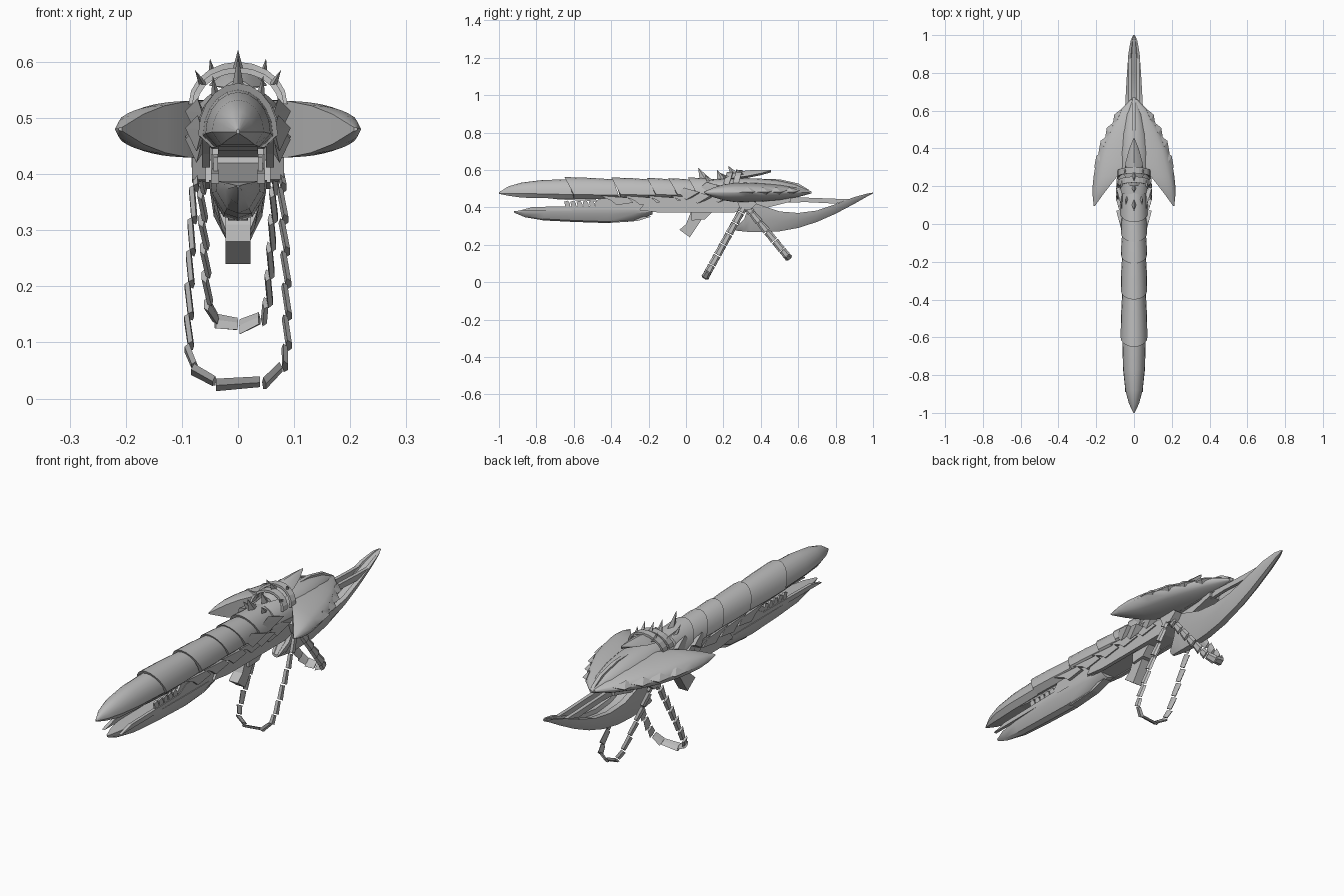
import bpy, bmesh, math
from mathutils import Vector

grey = bpy.data.materials.new("steel_grey")
grey.diffuse_color = (0.5, 0.5, 0.5, 1)


def make(name, verts, faces, smooth=None):
    me = bpy.data.meshes.new(name)
    bm = bmesh.new()
    vs = [bm.verts.new(v) for v in verts]
    for f in faces:
        bm.faces.new([vs[i] for i in f])
    bmesh.ops.recalc_face_normals(bm, faces=bm.faces)
    bm.to_mesh(me)
    bm.free()
    me.materials.append(grey)
    ob = bpy.data.objects.new(name, me)
    bpy.context.collection.objects.link(ob)
    if smooth:
        bpy.ops.object.select_all(action='DESELECT')
        ob.select_set(True)
        bpy.context.view_layer.objects.active = ob
        bpy.ops.object.shade_smooth_by_angle(angle=math.radians(smooth))
    return ob


def loft(name, rings, smooth=None):
    """Skin equal-sized closed rings and cap both ends."""
    n = len(rings[0])
    faces = [(k * n + i, k * n + (i + 1) % n, (k + 1) * n + (i + 1) % n, (k + 1) * n + i)
             for k in range(len(rings) - 1) for i in range(n)]
    faces += [tuple(range(n)), tuple(range((len(rings) - 1) * n, len(rings) * n))]
    return make(name, [p for r in rings for p in r], faces, smooth)


def slab(name, profile, x0, x1):
    """Extrude a (y, z) profile between two x positions."""
    return loft(name, [[(x, y, z) for y, z in profile] for x in (x0, x1)])


def spike(name, base, tip, r, width):
    """Four-sided thorn, long in y and narrow in x."""
    x, y, z = base
    v = [(x - width, y, z), (x, y - r, z), (x + width, y, z), (x, y + r, z), tip]
    return make(name, v, [(0, 1, 2, 3), (0, 1, 4), (1, 2, 4), (2, 3, 4), (3, 0, 4)])


def dome(y, w, zt, zs, zb, sweep=0.0, n=10):
    """Arched ring: crown zt, shoulder zs, floor zb, crown swept forward."""
    ring = []
    for i in range(n + 1):
        a = math.pi * i / n
        ring.append((w * math.cos(a), y - sweep * math.sin(a), zs + (zt - zs) * math.sin(a)))
    return ring + [(-w * 0.65, y, zb), (w * 0.65, y, zb)]


# upper barrel: pointed nose, then overlapping armour sleeves
loft("barrel_nose", [dome(y, w, t, s, b, v) for y, w, t, s, b, v in (
    (-1.0, .003, .48, .475, .472, 0), (-.95, .027, .512, .475, .462, 0),
    (-.88, .046, .532, .475, .452, 0), (-.77, .058, .546, .472, .449, 0),
    (-.58, .063, .551, .468, .447, .02))], 35)
for i, (y0, y1, w, zt) in enumerate(((-.60, -.36, .071, .562), (-.35, -.15, .070, .560),
                                     (-.16, -.03, .069, .558), (-.045, .09, .070, .556),
                                     (.06, .22, .074, .560))):
    loft(f"barrel_sleeve_{i}", [
        dome(y0, w, zt, .47, .447, .05), dome((y0 + y1) / 2, w * .97, zt - .004, .467, .445, .04),
        dome(y1, w * .88, zt - .012, .465, .445, .03)], 35)

# core between barrel and lower jaw
slab("core_block", [(-.49, .42), (-.45, .46), (.36, .47), (.36, .40), (.25, .375), (-.47, .38)], -.045, .045)
slab("muzzle_block", [(-.84, .462), (-.50, .462), (-.47, .43), (-.55, .436), (-.68, .442)], -.036, .036)

# lower jaw: rails, keel and teeth
loft("lower_jaw", [[(w, y, t), (-w, y, t), (-w * .95, y, (t * 2 + b) / 3),
                    (-w * .5, y, b + .008), (0, y, b), (w * .5, y, b + .008),
                    (w * .95, y, (t * 2 + b) / 3)] for y, w, t, b in (
    (-.92, .004, .38, .372), (-.86, .024, .385, .347), (-.76, .040, .388, .330),
    (-.6, .049, .389, .322), (-.42, .052, .389, .316), (-.28, .050, .388, .325),
    (-.18, .038, .385, .362))], 30)
slab("jaw_keel", [(-.46, .33), (-.40, .317), (-.26, .327), (-.18, .352), (-.25, .352)], -.018, .018)
for s in (-1, 1):
    slab("jaw_rail", [(-.89, .383), (-.82, .402), (-.48, .408), (-.43, .435), (-.2, .43),
                      (-.2, .385)], s * .034, s * .048)
    slab("receiver_side", [(-.25, .385), (-.22, .425), (.02, .44), (.3, .46), (.34, .40),
                           (.26, .373), (-.15, .373)], s * .04, s * .058)
    for i in range(5):  # notched teeth along the rail
        y = -.645 + i * .033
        slab("jaw_tooth", [(y, .403), (y - .006, .43), (y + .014, .436), (y + .024, .42),
                           (y + .026, .403)], s * .036, s * .044)
    for i in range(5):  # swept side scales
        y = -.42 + i * .125
        slab("side_scale", [(y - .04, .462), (y + .11, .452), (y + .14, .425), (y + .05, .412),
                            (y + .02, .436)], s * .050, s * .064)

# rear hull between the wings
loft("rear_hull", [dome(y, w, t, .48, b) for y, w, t, b in (
    (.16, .075, .55, .44), (.25, .085, .557, .435), (.38, .085, .555, .43), (.48, .07, .547, .435),
    (.58, .045, .525, .45), (.67, .006, .485, .474))], 35)
slab("hull_spine", [(.36, .552), (.5, .55), (.6, .528), (.66, .492), (.55, .52)], -.008, .008)


def lens(y, xi, xo, h, s, n=8):
    """Half-lens wing section, blunt inside and sharp at the outer edge."""
    up, lo = [], []
    for i in range(n + 1):
        t = i / n
        x, d = s * (xi + (xo - xi) * t), h * math.sqrt(1 - t * t) + .001
        up.append((x, y, .48 + d))
        lo.append((x, y, .48 - d))
    return up + lo[::-1]


# broad leaf-shaped wings with barbs
WING = ((.095, .207, .213, .002), (.15, .168, .219, .026), (.2, .13, .219, .041), (.25, .09, .214, .049),
        (.32, .05, .203, .051), (.4, .04, .180, .048), (.5, .02, .135, .040), (.6, .005, .075, .024),
        (.66, .0, .015, .006))
for s, side in ((-1, "left"), (1, "right")):
    loft(f"{side}_wing", [lens(y, a, b, h, s) for y, a, b, h in WING], 35)
    for i, (x, y) in enumerate(((.196, .34), (.173, .42), (.140, .49), (.10, .56))):
        make("wing_barb", [(s * (x - .035), y + .05, .492), (s * (x + .004), y + .02, .481),
                           (s * (x + .015), y - .045, .482), (s * (x - .012), y - .01, .507),
                           (s * (x - .02), y, .462)],
             [(0, 1, 3), (1, 2, 3), (0, 3, 4), (3, 2, 4), (2, 1, 4), (1, 0, 4)])
    # flared neck scales in front of the wings
    for i, (y, z) in enumerate(((.02, .47), (.08, .45), (.14, .50), (.19, .455))):
        make("neck_scale", [(s * .064, y - .06, z + .01), (s * .072, y - .03, z + .035),
                            (s * .094, y + .05, z + .012), (s * .074, y - .02, z - .03),
                            (s * .055, y + .06, z)],
             [(0, 1, 2), (0, 2, 3), (0, 1, 4), (1, 2, 4), (2, 3, 4), (3, 0, 4)])

# open collar arch and its thorns
for name, y0, r, top in (("collar_front", .215, .082, .590), ("collar_rear", .265, .088, .600)):
    rings = []
    for i in range(11):
        a = math.pi * i / 10
        c, q = math.cos(a), math.sin(a)
        rings.append([(c * (r + d), y0 + e + .02 * q, .525 + q * (top - .525 + d))
                      for d, e in ((0, -.016), (0, .016), (-.010, .016), (-.010, -.016))])
    loft(name, rings)
spike("thorn", (0, .105, .548), (0, .065, .612), .032, .012)
spike("thorn", (0, .19, .55), (0, .165, .602), .025, .012)
spike("thorn", (0, .255, .585), (0, .225, .622), .022, .010)
for s in (-1, 1):
    spike("thorn", (s * .062, .22, .56), (s * .077, .18, .586), .02, .008)
    spike("thorn", (s * .045, .29, .575), (s * .05, .27, .606), .02, .008)
    spike("thorn", (s * .04, .13, .54), (s * .045, .10, .575), .02, .008)

# crest leaf rising to the rear
loft("crest_leaf", [[(w, y, z), (w * .5, y, z + h * .75), (0, y, z + h), (-w * .5, y, z + h * .75),
                     (-w, y, z), (0, y, z - .01)] for y, w, z, h in (
    (.2, .025, .555, .012), (.26, .052, .558, .028), (.33, .044, .568, .030),
    (.4, .025, .582, .018), (.455, .002, .597, .003))], 30)

# crescent stock with a grooved top
loft("stock_blade", [[(w, y, t), (w * .5, y, t), (w * .4, y, t - g), (-w * .4, y, t - g),
                      (-w * .5, y, t), (-w, y, t), (-w * .85, y, (t + b) / 2), (-w * .3, y, b),
                      (w * .3, y, b), (w * .85, y, (t + b) / 2)] for y, w, t, b, g in (
    (.265, .018, .29, .276, .002), (.31, .035, .335, .271, .005), (.345, .046, .43, .268, .01),
    (.40, .050, .412, .267, .015), (.5, .051, .378, .272, .018), (.6, .048, .370, .290, .018),
    (.7, .043, .383, .322, .016), (.8, .037, .417, .366, .012), (.9, .030, .455, .419, .008),
    (.97, .018, .474, .459, .003), (1.0, .005, .479, .474, .001))], 30)
slab("stock_mount", [(.28, .46), (.31, .38), (.36, .36), (.44, .40), (.56, .43), (.56, .47)], -.04, .04)
for s in (-1, 1):
    slab("stock_strut", [(.52, .425), (.64, .428), (.80, .420), (.88, .445), (.80, .446), (.64, .452),
                         (.52, .458)], s * .012, s * .028)

# leaning grip under the receiver
slab("grip", [(.03, .385), (.13, .385), (.09, .345), (.02, .24), (-.035, .28), (.0, .31)], -.022, .022)
slab("grip_cap", [(.03, .385), (.15, .385), (.10, .335), (.03, .33)], -.034, .034)


def chain(name, top, bottom, path, width):
    """Hang tapered plates along a U path of (x, fraction) in a tilted plane."""
    top, bottom = Vector((0, *top)), Vector((0, *bottom))
    d = bottom - top
    across = Vector((0, -d.z, d.y)).normalized() * width / 2
    pts = [top + d * f + Vector((x, 0, 0)) for x, f in path]
    pts += [Vector((-p.x, p.y, p.z)) for p in reversed(pts)]
    for p, q in zip(pts, pts[1:]):
        t = (q - p).normalized()
        out = t.cross(across).normalized()
        if out.x * (p.x + q.x) < 0:
            out = -out
        rings = []
        for c, half, off in ((p + t * .003, .8, -.002), (q - t * .003, 1.0, .005)):
            rings.append([c + across * half * u + out * (off + v)
                          for u, v in ((-1, -.004), (-.5, .004), (.5, .004), (1, -.004), (0, -.007))])
        loft(name, rings)


chain("front_chain_link", (.325, .43), (.10, .022),
      [(.074, 0), (.078, .14), (.081, .28), (.084, .42), (.086, .56), (.087, .70), (.087, .83),
       (.080, .92), (.042, .99)], .042)
chain("rear_chain_link", (.31, .42), (.55, .128),
      [(.066, 0), (.064, .17), (.062, .34), (.059, .51), (.056, .68), (.053, .85), (.042, .96), (0, 1.0)], .042)
for s in (-1, 1):
    slab("chain_hinge", [(.27, .44), (.33, .455), (.38, .42), (.34, .385), (.29, .39)], s * .045, s * .082)
